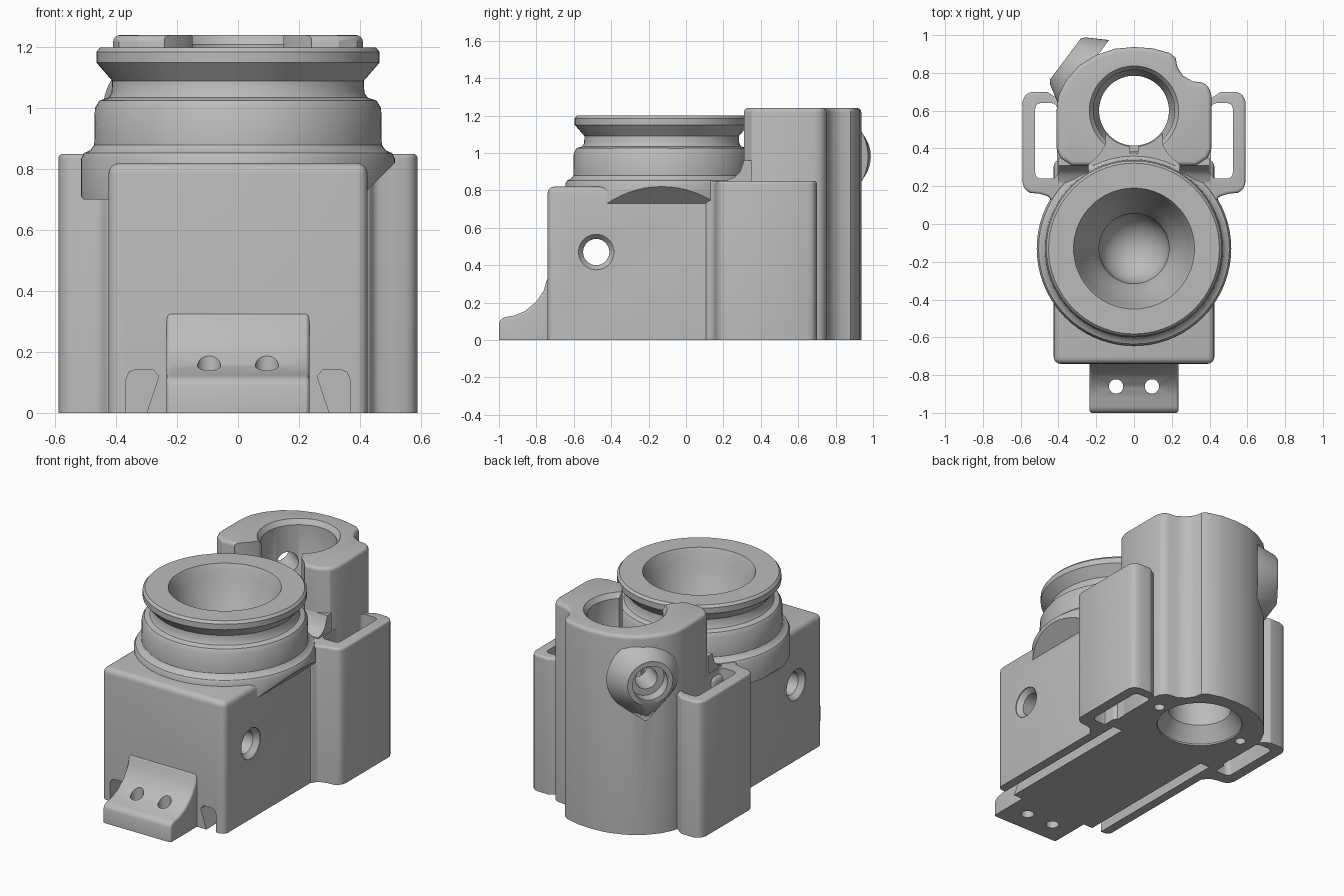
import bpy, bmesh, math
from mathutils import Matrix, Vector

cube = bpy.data.objects.get("Cube")
if cube:
    bpy.data.objects.remove(cube, do_unlink=True)

gray = bpy.data.materials.new("plain_gray")
gray.use_nodes = True
gray.diffuse_color = (0.5, 0.5, 0.5, 1)
gray.node_tree.nodes["Principled BSDF"].inputs["Base Color"].default_value = (0.5, 0.5, 0.5, 1)

COLUMN_Y, COLLAR_Y = 0.6, -0.13
ALONG_X = Matrix(((0, 0, 1, 0), (1, 0, 0, 0), (0, 1, 0, 0), (0, 0, 0, 1)))
ALONG_Y = Matrix(((1, 0, 0, 0), (0, 0, 1, 0), (0, 1, 0, 0), (0, 0, 0, 1)))
UPRIGHT = Matrix.Identity(4)
helpers, parts = [], []


def finish(name, bm, cutter):
    bmesh.ops.recalc_face_normals(bm, faces=bm.faces[:])
    mesh = bpy.data.meshes.new(name)
    bm.to_mesh(mesh)
    bm.free()
    obj = bpy.data.objects.new(name, mesh)
    bpy.context.collection.objects.link(obj)
    mesh.materials.append(gray)
    obj.hide_render = cutter
    (helpers if cutter else parts).append(obj)
    return obj


def prism(name, outline, lo, hi, frame=UPRIGHT, bevel=0, cutter=False, flat_base=True):
    """Extrude an outline, rounding its sharp edges except those on the base."""
    bm = bmesh.new()
    face = bm.faces.new([bm.verts.new((a, b, lo)) for a, b in outline])
    top = bmesh.ops.extrude_face_region(bm, geom=[face])["geom"]
    bmesh.ops.translate(bm, vec=(0, 0, hi - lo), verts=[v for v in top if isinstance(v, bmesh.types.BMVert)])
    bmesh.ops.transform(bm, matrix=frame, verts=bm.verts[:])
    bmesh.ops.recalc_face_normals(bm, faces=bm.faces[:])
    if bevel:
        sharp = [e for e in bm.edges if e.calc_face_angle(0) > math.radians(40)
                 and not (flat_base and all(v.co.z < 0.001 for v in e.verts))]
        bmesh.ops.bevel(bm, geom=sharp, offset=bevel, segments=4, profile=0.5,
                        affect='EDGES', clamp_overlap=True)
    return finish(name, bm, cutter)


def lathe(name, profile, frame, cutter=False, steps=72):
    """Spin a closed profile of (radius, height) whose ends lie on the axis."""
    bm = bmesh.new()
    verts = [bm.verts.new((r, 0, z)) for r, z in profile]
    edges = [bm.edges.new(pair) for pair in zip(verts, verts[1:])]
    bmesh.ops.spin(bm, geom=verts + edges, axis=(0, 0, 1), cent=(0, 0, 0), angle=math.tau, steps=steps)
    bmesh.ops.remove_doubles(bm, verts=bm.verts[:], dist=0.0001)
    bmesh.ops.transform(bm, matrix=frame, verts=bm.verts[:])
    return finish(name, bm, cutter)


def drill(name, radius, lo, hi, frame):
    return lathe(name, [(0, lo), (radius, lo), (radius, hi), (0, hi)], frame, True, 32)


def box(x0, x1, y0, y1):
    return [(x0, y0), (x1, y0), (x1, y1), (x0, y1)]


def mirrored(points):
    return points + [(-x, y) for x, y in reversed(points)]


def combine(obj, cutters, operation='DIFFERENCE'):
    bpy.context.view_layer.objects.active = obj
    for other in cutters:
        mod = obj.modifiers.new(other.name, 'BOOLEAN')
        mod.operation, mod.solver, mod.object = operation, 'EXACT', other
        bpy.ops.object.modifier_apply(modifier=mod.name)


at_collar = Matrix.Translation((0, COLLAR_Y, 0))
at_column = Matrix.Translation((0, COLUMN_Y, 0))

# Main block
body = prism("body", box(-0.425, 0.425, -0.74, 0.34), 0, 0.82, bevel=0.035)

# Strap loops on both sides, joined across the block
loops = prism("strap_loops", mirrored([(0.38, 0.16), (0.425, 0.1), (0.45, 0.145), (0.5, 0.16), (0.55, 0.165),
                                       (0.58, 0.185), (0.59, 0.22), (0.59, 0.65), (0.575, 0.685),
                                       (0.54, 0.7), (0.46, 0.7), (0.40, 0.66)]), 0, 0.85, bevel=0.015)

# Upright column with one grooved corner
column = prism("column", [(-0.33, 0.31), (-0.24, 0.31), (0.24, 0.31), (0.33, 0.31), (0.39, 0.35), (0.41, 0.4),
                          (0.41, 0.68), (0.395, 0.73), (0.36, 0.75), (0.31, 0.755), (0.26, 0.785),
                          (0.23, 0.83), (0.22, 0.88), (0.19, 0.905), (0.1, 0.93), (0, 0.937),
                          (-0.1, 0.928), (-0.2, 0.895), (-0.29, 0.84), (-0.36, 0.76),
                          (-0.4, 0.68), (-0.41, 0.6), (-0.41, 0.4), (-0.39, 0.35)], 0, 1.24, bevel=0.022)

# Curved foot on each side of the column front
for side, x in (("right", -0.4), ("left", 0.24)):
    prism("column_foot_" + side, [(0.22, 0.8), (0.22, 0.855), (0.26, 0.87), (0.29, 0.9), (0.31, 0.96),
                                  (0.35, 0.96), (0.35, 0.8)], x, x + 0.16, ALONG_X)

# Round collar with grooved neck and wide lip
collar = lathe("funnel_collar", [(0, 0.7), (0.515, 0.7), (0.515, 0.835), (0.505, 0.853), (0.485, 0.862),
                                 (0.472, 0.88), (0.47, 1.0), (0.455, 1.025), (0.425, 1.035), (0.415, 1.05),
                                 (0.413, 1.09), (0.465, 1.15), (0.465, 1.185), (0.452, 1.2), (0, 1.2)], at_collar)
wedge = prism("collar_trim", [(-0.425, 0.6), (0.425, 0.6), (0.425, 0.73), (1.0, 1.305), (-1.0, 1.305)],
              -1, 1, ALONG_Y, cutter=True)
combine(collar, [wedge], 'INTERSECT')

# Front tab with a swept ramp
tab = prism("front_tab", [(-1, 0), (-1, 0.09), (-0.99, 0.112), (-0.965, 0.122), (-0.92, 0.13), (-0.86, 0.155),
                          (-0.80, 0.205), (-0.76, 0.265), (-0.742, 0.33), (-0.70, 0.33), (-0.70, 0)],
            -0.235, 0.235, ALONG_X, bevel=0.015)

# Screw boss on the column's rear right corner
outward = Vector((-0.8, 0.6, 0)).normalized()
boss_frame = Matrix.Translation((0, COLUMN_Y, 0.98)) @ outward.to_track_quat('Z', 'Y').to_matrix().to_4x4()
to_local = boss_frame.inverted()
bm = bmesh.new()
for radius, dist in ((0.135, 0.455), (0.155, 0.44), (0.175, 0.39), (0.22, 0.33)):
    for i in range(48):
        a = math.tau * i / 48
        bm.verts.new((radius * math.cos(a), radius * math.sin(a), dist))
bm.verts.new(to_local @ (Vector((0, COLUMN_Y, 0.7)) + outward * 0.37))
bmesh.ops.convex_hull(bm, input=bm.verts[:])
bmesh.ops.transform(bm, matrix=boss_frame, verts=bm.verts[:])
boss = finish("screw_boss", bm, False)

# Funnel bowl with a round-bottomed well
well = [(0.185 * math.cos(a), 0.46 - 0.185 * math.sin(a))
        for a in (math.pi / 2 * i / 10 for i in range(1, 10))]
funnel = lathe("funnel_cut", [(0, 1.3), (0.325, 1.3), (0.325, 1.21), (0.313, 1.185), (0.295, 1.12), (0.265, 1.04),
                              (0.23, 0.96), (0.195, 0.89), (0.185, 0.86), (0.185, 0.46)] + well + [(0, 0.275)],
               at_collar, True)

# Column bore, its upper front opening and key slot
bore = lathe("bore_cut", [(0, -0.1), (0.25, -0.1), (0.25, 0.01), (0.185, 0.1), (0.185, 0.85), (0.215, 0.9),
                          (0.215, 1.21), (0.24, 1.245), (0.24, 1.4), (0, 1.4)], at_column, True)
opening = prism("opening_cut", mirrored([(0.27, 0.2), (0.24, 0.315), (0.18, 0.37), (0.15, 0.42), (0.15, 0.5)]),
                0.86, 1.4, cutter=True)
key = prism("key_cut", box(-0.02, 0.02, 0.37, 0.5), 0.7, 1.4, cutter=True)
screw = drill("screw_cut", 0.065, 0.1, 0.6, boss_frame)
screw_seat = drill("screw_seat_cut", 0.105, 0.385, 0.6, boss_frame)

# Cross hole with countersinks
cross = lathe("cross_cut", [(0, -0.6), (0.095, -0.6), (0.095, -0.42), (0.07, -0.39), (0.07, 0.39),
                            (0.095, 0.42), (0.095, 0.6), (0, 0.6)],
              Matrix.Translation((0, -0.48, 0.47)) @ Matrix.Rotation(math.pi / 2, 4, 'Y'), True, 40)

# Paired cuts: dovetail channels, strap slots, tab holes and base holes
channels, slots, tab_holes, pin_holes = [], [], [], []
for s in (-1, 1):
    channel = [(0.3, -0.1), (0.3, 0), (0.26, 0.12), (0.28, 0.143), (0.335, 0.143),
               (0.358, 0.133), (0.367, 0.11), (0.367, -0.1)]
    channels.append(prism("channel_cut", [(s * x, z) for x, z in channel], -0.9, 0.25, ALONG_Y, cutter=True))
    slots.append(prism("slot_cut", box(s * 0.465 - 0.058, s * 0.465 + 0.058, 0.24, 0.64), -0.1, 1,
                       bevel=0.03, cutter=True, flat_base=False))
    tab_holes.append(drill("tab_hole_cut", 0.038, -0.1, 0.5, Matrix.Translation((s * 0.095, -0.86, 0))))
    pin_holes.append(drill("pin_hole_cut", 0.032, -0.1, 0.2, Matrix.Translation((s * 0.31, COLUMN_Y, 0))))

combine(body, [funnel, cross] + channels)
combine(collar, [funnel])
combine(loops, [bore, key] + slots + channels + pin_holes)
combine(column, [bore, opening, key, screw, screw_seat] + pin_holes)
combine(boss, [screw, screw_seat])
combine(tab, tab_holes)

# Tidy helpers and shade
for obj in helpers:
    bpy.data.objects.remove(obj, do_unlink=True)
for obj in parts:
    bpy.ops.object.select_all(action='DESELECT')
    obj.select_set(True)
    bpy.context.view_layer.objects.active = obj
    bpy.ops.object.shade_smooth_by_angle(angle=math.radians(32))
